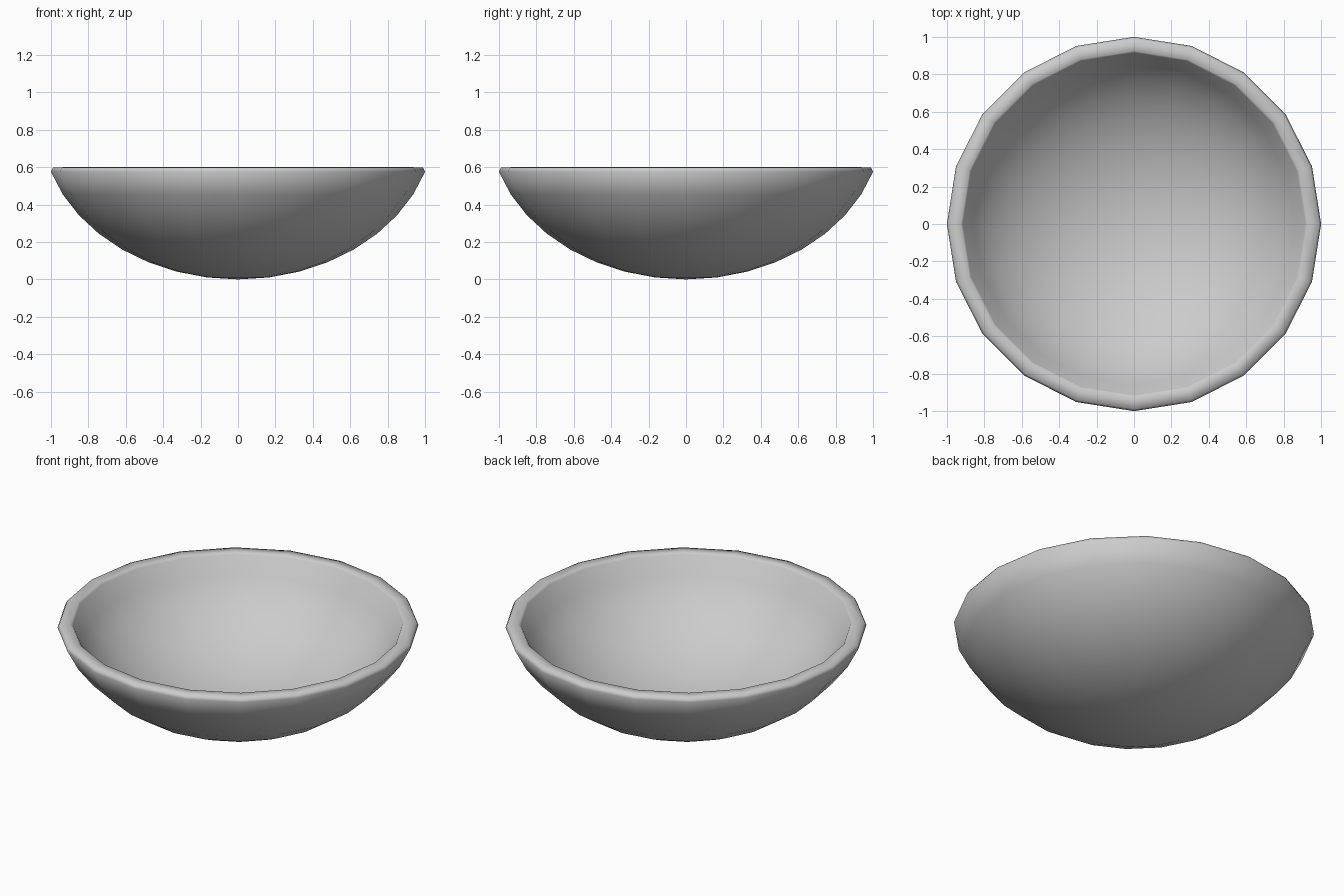
import bpy, bmesh, math

if "Cube" in bpy.data.objects:
    bpy.data.objects.remove(bpy.data.objects["Cube"])

SIDES, RINGS = 20, 8
STEP = math.radians(9)

# Half profile: outer ellipsoid wall, rim, then inner wall back to the axis
outer = [(1.052 * math.sin(k * STEP), 0.833 * (1 - math.cos(k * STEP)))
         for k in range(RINGS + 1)]
rim = [(0.99, 0.597), (0.925, 0.6)]
inner = [(0.963 * math.sin(k * STEP), 0.085 + 0.73 * (1 - math.cos(k * STEP)))
         for k in range(RINGS, -1, -1)]
profile = outer + rim + inner

# Spin the profile into a 20-sided bowl
bm = bmesh.new()
verts = [bm.verts.new((r, 0, z)) for r, z in profile]
edges = [bm.edges.new(pair) for pair in zip(verts, verts[1:])]
bmesh.ops.spin(bm, geom=verts + edges, cent=(0, 0, 0), axis=(0, 0, 1),
               angle=math.tau, steps=SIDES, use_merge=True)
bmesh.ops.remove_doubles(bm, verts=bm.verts, dist=1e-4)
bmesh.ops.recalc_face_normals(bm, faces=bm.faces)
mesh = bpy.data.meshes.new("bowl")
bm.to_mesh(mesh)
bm.free()

# Smooth walls with a crisp rim
bowl = bpy.data.objects.new("bowl", mesh)
bpy.context.collection.objects.link(bowl)
bpy.context.view_layer.objects.active = bowl
bowl.select_set(True)
bpy.ops.object.shade_smooth_by_angle(angle=math.radians(80))
